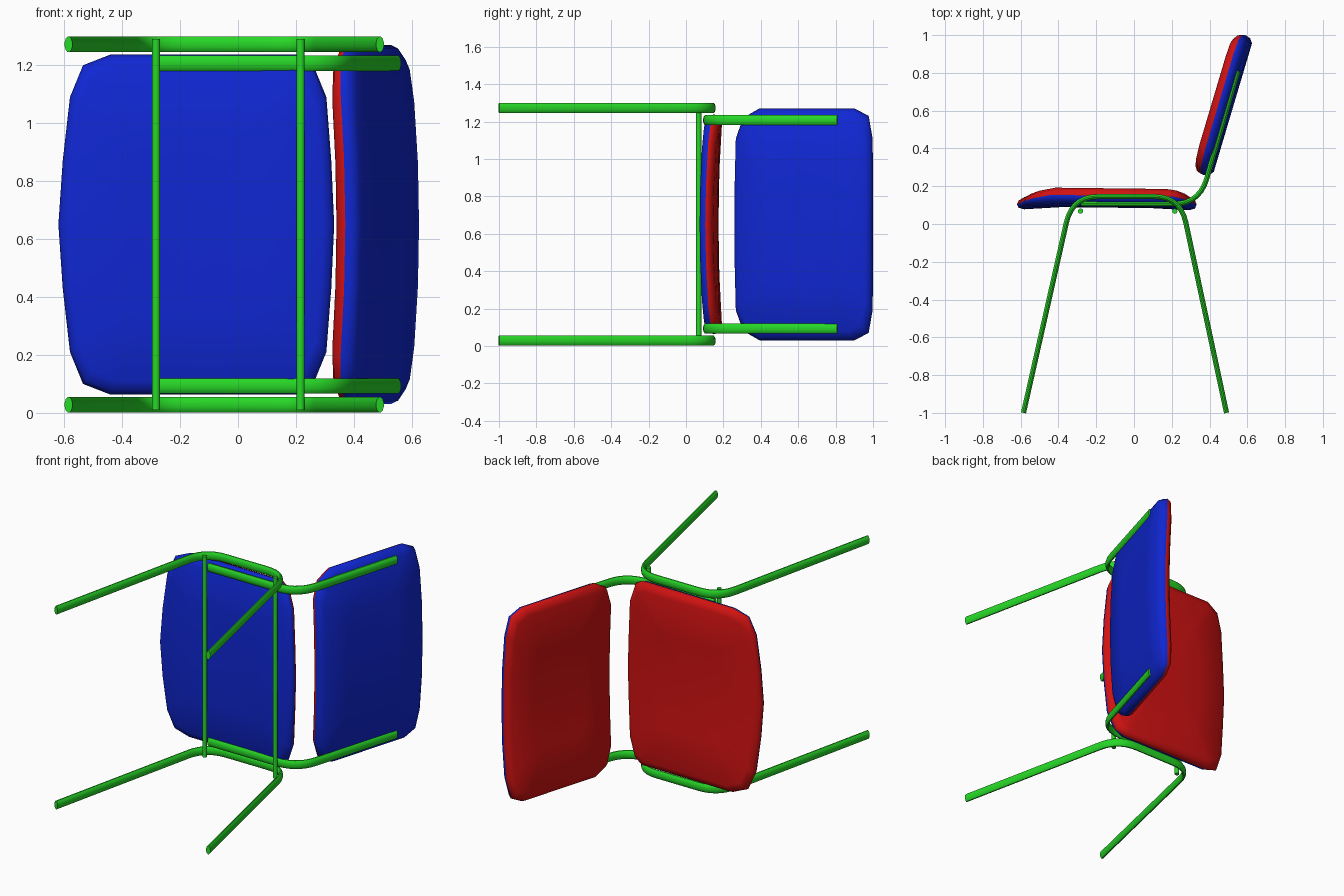
import bpy, bmesh, math
from mathutils import Vector

cube = bpy.data.objects.get("Cube")
if cube:
    bpy.data.objects.remove(cube, do_unlink=True)

MID = 0.65  # middle of the chair's width, which runs along z


def material(name, rgb):
    mat = bpy.data.materials.new(name)
    mat.use_nodes = True
    color = (*rgb, 1.0)
    mat.diffuse_color = color
    mat.node_tree.nodes["Principled BSDF"].inputs["Base Color"].default_value = color
    return mat


red = material("cushion red", (0.64, 0.006, 0.006))
blue = material("shell blue", (0.005, 0.02, 0.65))
green = material("frame green", (0.02, 0.68, 0.02))


def finish(bm, name, mats, angle):
    bmesh.ops.recalc_face_normals(bm, faces=bm.faces)
    mesh = bpy.data.meshes.new(name)
    bm.to_mesh(mesh)
    bm.free()
    for mat in mats:
        mesh.materials.append(mat)
    obj = bpy.data.objects.new(name, mesh)
    bpy.context.collection.objects.link(obj)
    bpy.ops.object.select_all(action="DESELECT")
    obj.select_set(True)
    bpy.context.view_layer.objects.active = obj
    bpy.ops.object.shade_smooth_by_angle(angle=math.radians(angle))
    return obj


def round_corners(points, reach, steps=7):
    """Replace each inner corner of a path by a smooth bend."""
    pts = [Vector(p) for p in points]
    path = [pts[0]]
    for before, corner, after in zip(pts, pts[1:], pts[2:]):
        a = corner + (before - corner).normalized() * reach
        b = corner + (after - corner).normalized() * reach
        for i in range(steps + 1):
            t = i / steps
            path.append(a * (1 - t) ** 2 + corner * 2 * t * (1 - t) + b * t ** 2)
    return path + [pts[-1]]


def oval_tube(name, path, z, thin=0.014, wide=0.0275, sides=12):
    """Sweep an oval section along a path lying in a plane of constant z."""
    bm = bmesh.new()
    rings = []
    for i, p in enumerate(path):
        t = (path[min(i + 1, len(path) - 1)] - path[max(i - 1, 0)]).normalized()
        normal = Vector((-t.y, t.x))
        ring = []
        for k in range(sides):
            a = math.tau * (k + 0.5) / sides
            q = p + normal * thin * math.cos(a)
            ring.append(bm.verts.new((q.x, q.y, z + wide * math.sin(a))))
        rings.append(ring)
    for r, s in zip(rings, rings[1:]):
        for k in range(sides):
            n = (k + 1) % sides
            bm.faces.new((r[k], r[n], s[n], s[k]))
    bm.faces.new(rings[0])
    bm.faces.new(rings[-1])
    return finish(bm, name, [green], 45)


def pad(name, half_outline, heights, place):
    """Two-tone pad from rings (scale, height); place maps u, w, h to the world."""
    outline = half_outline + [(u, -w) for u, w in reversed(half_outline) if w > 0]
    mid_u = (half_outline[0][0] + half_outline[-1][0]) / 2
    low, low_rim, seam, high_rim, high = heights
    layers = [(0.5, low), (0.92, low), (0.98, low_rim), (1.0, seam),
              (0.98, high_rim), (0.92, high), (0.5, high)]
    bm = bmesh.new()
    rings = [[bm.verts.new(place(mid_u + (u - mid_u) * s, w * s, h)) for u, w in outline]
             for s, h in layers]
    count = len(outline)
    for i, (r, q) in enumerate(zip(rings, rings[1:])):
        for k in range(count):
            n = (k + 1) % count
            face = bm.faces.new((r[k], r[n], q[n], q[k]))
            face.material_index = int(i >= 3)  # cushion above the seam
    for ring, h, index in ((rings[0], low, 0), (rings[-1], high, 1)):
        centre = bm.verts.new(place(mid_u, 0, h))
        for k in range(count):
            face = bm.faces.new((ring[k], ring[(k + 1) % count], centre))
            face.material_index = index
    return finish(bm, name, [blue, red], 60)


# Seat: dished across its width, dropping at the front and back edges
def place_seat(u, w, h):
    drop = 0.045 * max(0, (-0.44 - u) / 0.18) + 0.03 * max(0, (u - 0.2) / 0.13)
    drop *= 0.4 + 0.6 * (h - 0.085) / 0.085
    slope = -0.012 * u
    return (u, h + slope - drop + 0.02 * (w / 0.58) ** 2, MID + w)


seat_outline = [(-0.62, 0), (-0.605, 0.22), (-0.58, 0.44), (-0.535, 0.55),
                (-0.44, 0.587), (-0.1, 0.587), (0.2, 0.587), (0.258, 0.555),
                (0.305, 0.44), (0.322, 0.22), (0.332, 0)]
pad("seat", seat_outline, (0.085, 0.1, 0.128, 0.155, 0.17), place_seat)

# Backrest: reclined, its sides curving towards the sitter
along = Vector((0.285, 0.958))
facing = Vector((-0.958, 0.285))


def place_back(u, w, h):
    p = Vector((0.425, 0.285)) + along * u + facing * (h + 0.033 * (w / 0.62) ** 2)
    return (p.x, p.y, MID + w)


back_outline = [(-0.04, 0), (-0.04, 0.23), (-0.038, 0.46), (0.0, 0.57),
                (0.09, 0.62), (0.35, 0.62), (0.62, 0.62), (0.7, 0.58),
                (0.725, 0.46), (0.732, 0.23), (0.732, 0)]
pad("backrest", back_outline, (0.0, 0.018, 0.045, 0.07, 0.086), place_back)

# Frame: a leg loop and a backrest support on each side
leg_path = round_corners([(-0.585, -1), (-0.327, 0.145), (0.245, 0.145), (0.49, -1)], 0.14)
support_path = round_corners([(-0.28, 0.105), (0.346, 0.105), (0.55, 0.81)], 0.14)
for side, sign in (("left", 1), ("right", -1)):
    oval_tube(side + "_leg_loop", leg_path, MID + sign * 0.622)
    oval_tube(side + "_back_support", support_path, MID + sign * 0.557)

# Crossbars under the seat
for name, x in (("front_crossbar", -0.283), ("rear_crossbar", 0.216)):
    bm = bmesh.new()
    bmesh.ops.create_cone(bm, cap_ends=True, segments=12, radius1=0.014,
                          radius2=0.014, depth=1.28)
    bmesh.ops.translate(bm, verts=bm.verts, vec=(x, 0.068, MID))
    finish(bm, name, [green], 45)
